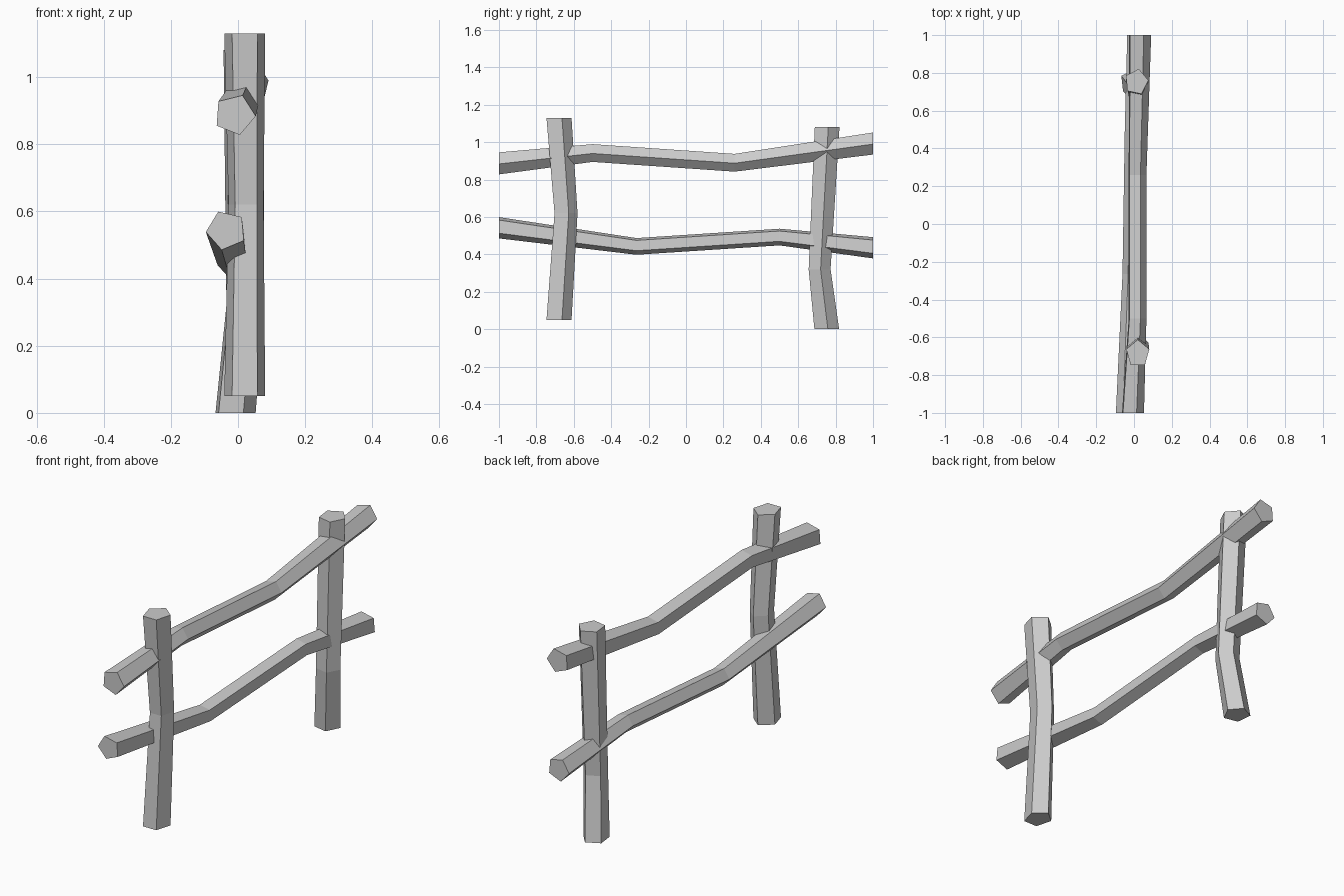
import bpy, bmesh
from math import sin, cos, radians
from mathutils import Vector

if "Cube" in bpy.data.objects:
    bpy.data.objects.remove(bpy.data.objects["Cube"])


def beam(name, rings, start, axis):
    """Bent five-sided log. rings: (centre x, y, z, half-size u, half-size v)."""
    bm = bmesh.new()
    u = Vector((1, 0, 0))
    v = Vector((0, 1, 0)) if axis == 'Z' else Vector((0, 0, 1))
    loops = []
    for x, y, z, ru, rv in rings:
        loop = []
        for i in range(5):
            a = radians(start + 72 * i)
            loop.append(bm.verts.new(Vector((x, y, z)) + u * ru * cos(a) + v * rv * sin(a)))
        loops.append(loop)
    for a, b in zip(loops, loops[1:]):
        for i in range(5):
            j = (i + 1) % 5
            bm.faces.new((a[i], a[j], b[j], b[i]))
    bm.faces.new(loops[0])
    bm.faces.new(loops[-1])
    bmesh.ops.recalc_face_normals(bm, faces=bm.faces)
    mesh = bpy.data.meshes.new(name)
    bm.to_mesh(mesh)
    bm.free()
    ob = bpy.data.objects.new(name, mesh)
    bpy.context.collection.objects.link(ob)
    return ob


# Upright posts
beam("front_post", [(0.02, -0.686, 0.05, 0.064, 0.074),
                    (0.024, -0.648, 0.62, 0.055, 0.068),
                    (0.02, -0.686, 1.13, 0.064, 0.074)], 90, 'Z')
beam("back_post", [(-0.011, 0.75, 0.0, 0.064, 0.070),
                   (0.018, 0.712, 0.32, 0.060, 0.062),
                   (0.013, 0.752, 1.08, 0.064, 0.070)], 7, 'Z')

# Cross rails
beam("upper_rail", [(-0.01, -1.0, 0.888, 0.063, 0.062),
                    (0.015, -0.5, 0.943, 0.051, 0.050),
                    (0.015, 0.26, 0.891, 0.051, 0.050),
                    (0.028, 1.0, 0.994, 0.063, 0.062)], -4, 'Y')
beam("lower_rail", [(-0.035, -1.0, 0.544, 0.061, 0.060),
                    (-0.012, -0.265, 0.444, 0.049, 0.047),
                    (0.0, 0.5, 0.494, 0.049, 0.047),
                    (0.025, 1.0, 0.437, 0.061, 0.060)], 41, 'Y')
